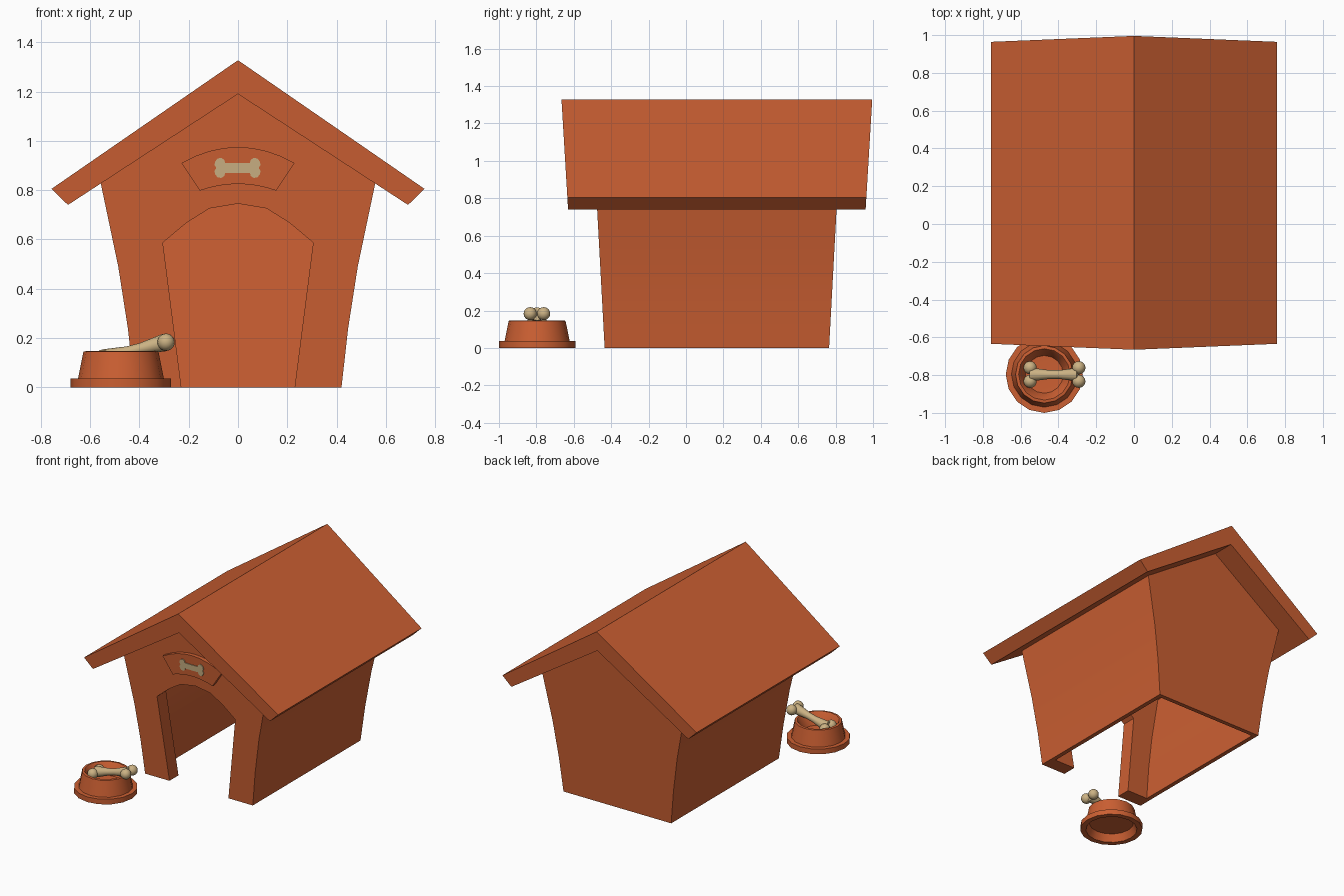
import bpy, bmesh, math
from mathutils import Vector, Matrix

if "Cube" in bpy.data.objects:
    bpy.data.objects.remove(bpy.data.objects["Cube"])


def mat(name, col):
    m = bpy.data.materials.new(name)
    m.diffuse_color = (*col, 1)
    m.use_nodes = True
    m.node_tree.nodes["Principled BSDF"].inputs["Base Color"].default_value = m.diffuse_color
    return m


ORANGE = mat("terracotta orange", (0.60, 0.115, 0.032))
BONE = mat("bone tan", (0.60, 0.445, 0.23))


def finish(name, bm, material):
    bmesh.ops.recalc_face_normals(bm, faces=bm.faces)
    me = bpy.data.meshes.new(name)
    bm.to_mesh(me)
    bm.free()
    me.materials.append(material)
    ob = bpy.data.objects.new(name, me)
    bpy.context.collection.objects.link(ob)
    return ob


def select(ob):
    bpy.ops.object.select_all(action='DESELECT')
    ob.select_set(True)
    bpy.context.view_layer.objects.active = ob


def smooth(ob, angle=30):
    select(ob)
    bpy.ops.object.shade_smooth_by_angle(angle=math.radians(angle))


def prism(name, profile, y0, y1, material, slope0=-0.054, slope1=0.054):
    """Extrude an (x, z) outline from y0 to y1; the end planes lean with height."""
    bm = bmesh.new()
    a = [bm.verts.new((x, y0 + slope0 * z, z)) for x, z in profile]
    b = [bm.verts.new((x, y1 + slope1 * z, z)) for x, z in profile]
    bm.faces.new(a)
    bm.faces.new(b[::-1])
    n = len(a)
    for i in range(n):
        j = (i + 1) % n
        bm.faces.new((a[i], b[i], b[j], a[j]))
    return finish(name, bm, material)


def mirrored(half):
    """Complete a right-hand outline by mirroring it in x."""
    return half + [(-x, z) for x, z in reversed(half) if abs(x) > 1e-6]


def lathe(name, profile, segs, material, matrix):
    """Spin an (r, z) profile around z."""
    bm = bmesh.new()
    vs = [bm.verts.new((r, 0, z)) for r, z in profile]
    es = [bm.edges.new((vs[i], vs[i + 1])) for i in range(len(vs) - 1)]
    bmesh.ops.spin(bm, geom=vs + es, cent=(0, 0, 0), axis=(0, 0, 1),
                   angle=2 * math.pi, steps=segs)
    bmesh.ops.remove_doubles(bm, verts=bm.verts, dist=1e-5)
    bmesh.ops.dissolve_degenerate(bm, edges=bm.edges, dist=1e-6)
    bm.transform(matrix)
    return finish(name, bm, material)


# House walls: flared shell, open underneath, with an arched doorway
walls = prism("house_walls", mirrored([
    (0.42, 0), (0.447, 0.24), (0.486, 0.49), (0.557, 0.828), (0, 1.192)]),
    -0.435, 0.765, ORANGE)
cavity = prism("cavity_cutter", mirrored([
    (0.378, -0.1), (0.39, 0), (0.417, 0.24), (0.456, 0.49), (0.522, 0.813), (0, 1.155)]),
    -0.335, 0.735, ORANGE)
door = prism("door_cutter", mirrored([
    (0.217, -0.1), (0.305, 0.587), (0.208, 0.668), (0.115, 0.726), (0, 0.745)]),
    -0.7, 0.0, ORANGE, 0, 0)
for cutter in (cavity, door):
    cutter.hide_render = True
    mod = walls.modifiers.new("cut", 'BOOLEAN')
    mod.operation = 'DIFFERENCE'
    mod.solver = 'EXACT'
    mod.object = cutter
    select(walls)
    bpy.ops.object.modifier_apply(modifier=mod.name)
    bpy.data.objects.remove(cutter)
smooth(walls)

# Roof: one chevron slab with leaning gable ends
prism("roof", [(0, 1.327), (0.757, 0.805), (0.69, 0.74), (0, 1.19),
               (-0.69, 0.74), (-0.757, 0.805)], -0.586, 0.916, ORANGE, -0.06, 0.06)

# Curved sign above the door
steps = [i / 4 - 1 for i in range(9)]
sign = [(0.23 * t, 0.975 - 0.065 * t * t) for t in steps]
sign += [(-0.155 * t, 0.825 - 0.027 * t * t) for t in steps]
smooth(prism("sign_board", sign, -0.463, -0.42, ORANGE, -0.054, -0.054))

# Flat bone on the sign
q = [(0.05, 0.02), (0.054, 0.033), (0.066, 0.041), (0.081, 0.038),
     (0.09, 0.027), (0.094, 0.013)]
outline = q + [(0.086, 0)] + [(x, -z) for x, z in reversed(q)]
outline += [(-x, -z) for x, z in outline]
prism("sign_bone", [(x - 0.002, z + 0.89) for x, z in outline],
      -0.468, -0.46, BONE, -0.054, -0.054)

# Food bowl, hollow underneath
smooth(lathe("food_bowl", [
    (0, 0.06), (0.10, 0.064), (0.13, 0.14), (0.136, 0.147), (0.152, 0.145),
    (0.174, 0.036), (0.204, 0.036), (0.204, 0), (0.168, 0), (0.145, 0.05), (0, 0.05)],
    16, ORANGE, Matrix.Translation((-0.475, -0.796, 0))), 35)

# Bone resting in the bowl: waisted shaft and four knobs
p0, p1 = Vector((-0.55, -0.797, 0.117)), Vector((-0.292, -0.797, 0.183))
d = p1 - p0
L = d.length
frame = Matrix.Translation(p0) @ Vector((0, 0, 1)).rotation_difference(d).to_matrix().to_4x4()
smooth(lathe("bone_shaft", [
    (0, 0), (0.036, 0.005), (0.03, 0.2 * L), (0.023, 0.4 * L), (0.023, 0.6 * L),
    (0.03, 0.8 * L), (0.036, L - 0.005), (0, L)], 16, BONE, frame), 40)
for end, p in (("left", p0), ("right", p1)):
    for side, dy in (("front", -0.036), ("back", 0.036)):
        bm = bmesh.new()
        bmesh.ops.create_uvsphere(bm, u_segments=16, v_segments=10, radius=0.035)
        bm.transform(Matrix.Translation(p + Vector((0, dy, 0))))
        smooth(finish(f"bone_knob_{end}_{side}", bm, BONE), 60)
